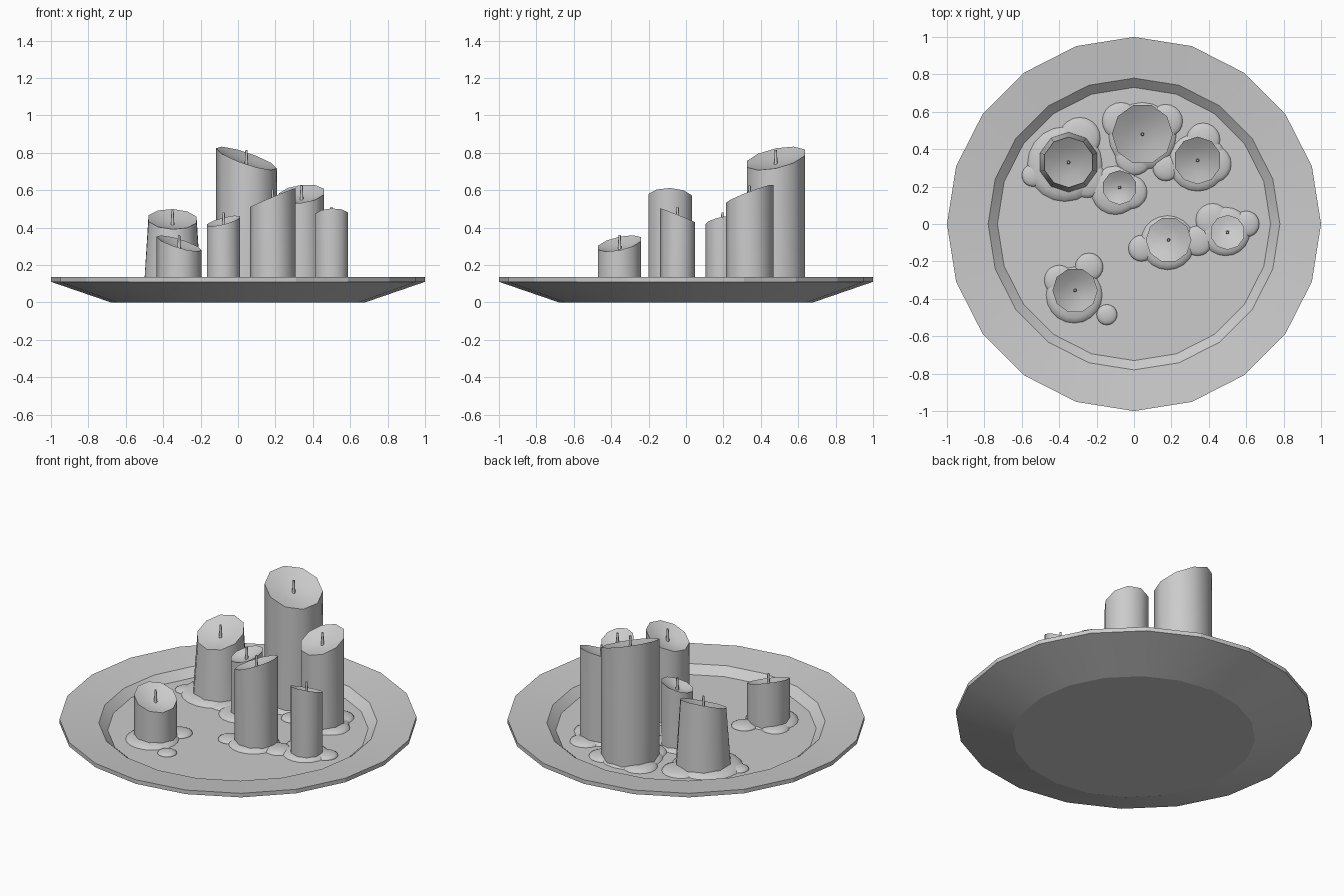
import bpy, bmesh, math
from mathutils import Vector

cube = bpy.data.objects.get("Cube")
if cube:
    bpy.data.objects.remove(cube, do_unlink=True)

grey = bpy.data.materials.new("plain grey")
grey.use_nodes = True
grey.diffuse_color = (0.6, 0.6, 0.6, 1)
grey.node_tree.nodes["Principled BSDF"].inputs["Base Color"].default_value = (0.6, 0.6, 0.6, 1)

FLOOR = 0.065


def finish(bm, name, angle):
    bmesh.ops.recalc_face_normals(bm, faces=bm.faces)
    mesh = bpy.data.meshes.new(name)
    bm.to_mesh(mesh)
    bm.free()
    mesh.materials.append(grey)
    obj = bpy.data.objects.new(name, mesh)
    bpy.context.collection.objects.link(obj)
    bpy.ops.object.select_all(action='DESELECT')
    obj.select_set(True)
    bpy.context.view_layer.objects.active = obj
    bpy.ops.object.shade_smooth_by_angle(angle=math.radians(angle))
    return obj


def ring(bm, x, y, r, sides, height, phase=0.0):
    """Ring of vertices; height is a function of the offset from the centre."""
    verts = []
    for i in range(sides):
        t = phase + math.tau * i / sides
        dx, dy = r * math.cos(t), r * math.sin(t)
        verts.append(bm.verts.new((x + dx, y + dy, height(dx, dy))))
    return verts


def bridge(bm, a, b):
    n = len(a)
    for i in range(n):
        j = (i + 1) % n
        bm.faces.new((a[i], a[j], b[j], b[i]))


# Plate: turned profile with a sloping rim and a sunken floor
def plate():
    bm = bmesh.new()
    profile = [(0.68, 0), (1, 0.11), (1, 0.135), (0.78, 0.11), (0.73, FLOOR)]
    rings = [ring(bm, 0, 0, r, 20, lambda dx, dy, z=z: z) for r, z in profile]
    for a, b in zip(rings, rings[1:]):
        bridge(bm, a, b)
    bm.faces.new(rings[0])
    bm.faces.new(rings[-1])
    finish(bm, "plate", 17)


# Candle: ten-sided column with a slanted, dished top
def candle(name, x, y, r_base, r_top, top, slope_x, slope_y, phase):
    bm = bmesh.new()
    dish = 0.03
    slant = lambda dx, dy: top + slope_x * dx + slope_y * dy
    base = ring(bm, x, y, r_base, 10, lambda dx, dy: FLOOR - 0.01, phase)
    lip = ring(bm, x, y, r_top, 10, slant, phase)
    inner = ring(bm, x, y, r_top * 0.55, 10,
                 lambda dx, dy: slant(dx, dy) - dish * 0.7, phase)
    bridge(bm, base, lip)
    bridge(bm, lip, inner)
    bm.faces.new(base)
    centre = bm.verts.new((x, y, top - dish))
    for i in range(10):
        bm.faces.new((inner[i], inner[(i + 1) % 10], centre))
    finish(bm, name, 40)
    # Wick: thin tapered rod
    bm = bmesh.new()
    low = ring(bm, x, y, 0.010, 8, lambda dx, dy: top - dish - 0.01)
    high = ring(bm, x, y, 0.006, 8, lambda dx, dy: top + 0.045)
    bridge(bm, low, high)
    bm.faces.new(low)
    bm.faces.new(high)
    finish(bm, name + "_wick", 50)


# Wax puddle: flattened domes merging on the plate floor
def puddle(name, blobs):
    bm = bmesh.new()
    for x, y, r in blobs:
        made = bmesh.ops.create_uvsphere(bm, u_segments=20, v_segments=10, radius=1)
        for v in made["verts"]:
            v.co = Vector((x + v.co.x * r, y + v.co.y * r,
                           FLOOR + v.co.z * (0.012 + 0.12 * r)))
    bmesh.ops.bisect_plane(bm, geom=bm.verts[:] + bm.edges[:] + bm.faces[:],
                           plane_co=(0, 0, FLOOR - 0.004), plane_no=(0, 0, 1),
                           clear_inner=True)
    finish(bm, name, 60)


plate()

UP = math.pi / 2
candle("tall_candle", 0.045, 0.48, 0.163, 0.163, 0.77, -0.33, 0.2, 0)
candle("tapered_candle", -0.35, 0.33, 0.162, 0.135, 0.445, -0.03, 0.4, UP)
candle("small_candle", -0.077, 0.195, 0.092, 0.092, 0.435, 0.25, 0.2, UP)
candle("right_back_candle", 0.34, 0.34, 0.127, 0.127, 0.58, 0.1, 0.38, UP)
candle("middle_candle", 0.185, -0.085, 0.122, 0.122, 0.56, 0.42, -0.03, 0)
candle("slim_candle", 0.5, -0.045, 0.093, 0.093, 0.465, 0.04, -0.4, UP)
candle("front_candle", -0.315, -0.355, 0.121, 0.121, 0.315, -0.3, 0.2, 0)

puddle("tall_puddle", [(0.045, 0.47, 0.18), (-0.07, 0.55, 0.1), (0.17, 0.55, 0.09),
                       (0.0, 0.36, 0.1), (0.17, 0.3, 0.07)])
puddle("tapered_puddle", [(-0.37, 0.32, 0.2), (-0.54, 0.26, 0.06),
                          (-0.29, 0.46, 0.11), (-0.25, 0.24, 0.1)])
puddle("small_puddle", [(-0.1, 0.18, 0.13), (-0.02, 0.17, 0.09)])
puddle("right_back_puddle", [(0.34, 0.33, 0.155), (0.42, 0.32, 0.1), (0.37, 0.45, 0.09)])
puddle("middle_puddle", [(0.18, -0.1, 0.145), (0.04, -0.13, 0.07), (0.34, -0.09, 0.08)])
puddle("slim_puddle", [(0.49, -0.04, 0.13), (0.6, 0.0, 0.07), (0.42, 0.02, 0.09)])
puddle("front_puddle", [(-0.32, -0.38, 0.15), (-0.24, -0.23, 0.075),
                        (-0.145, -0.485, 0.055), (-0.4, -0.3, 0.08)])
